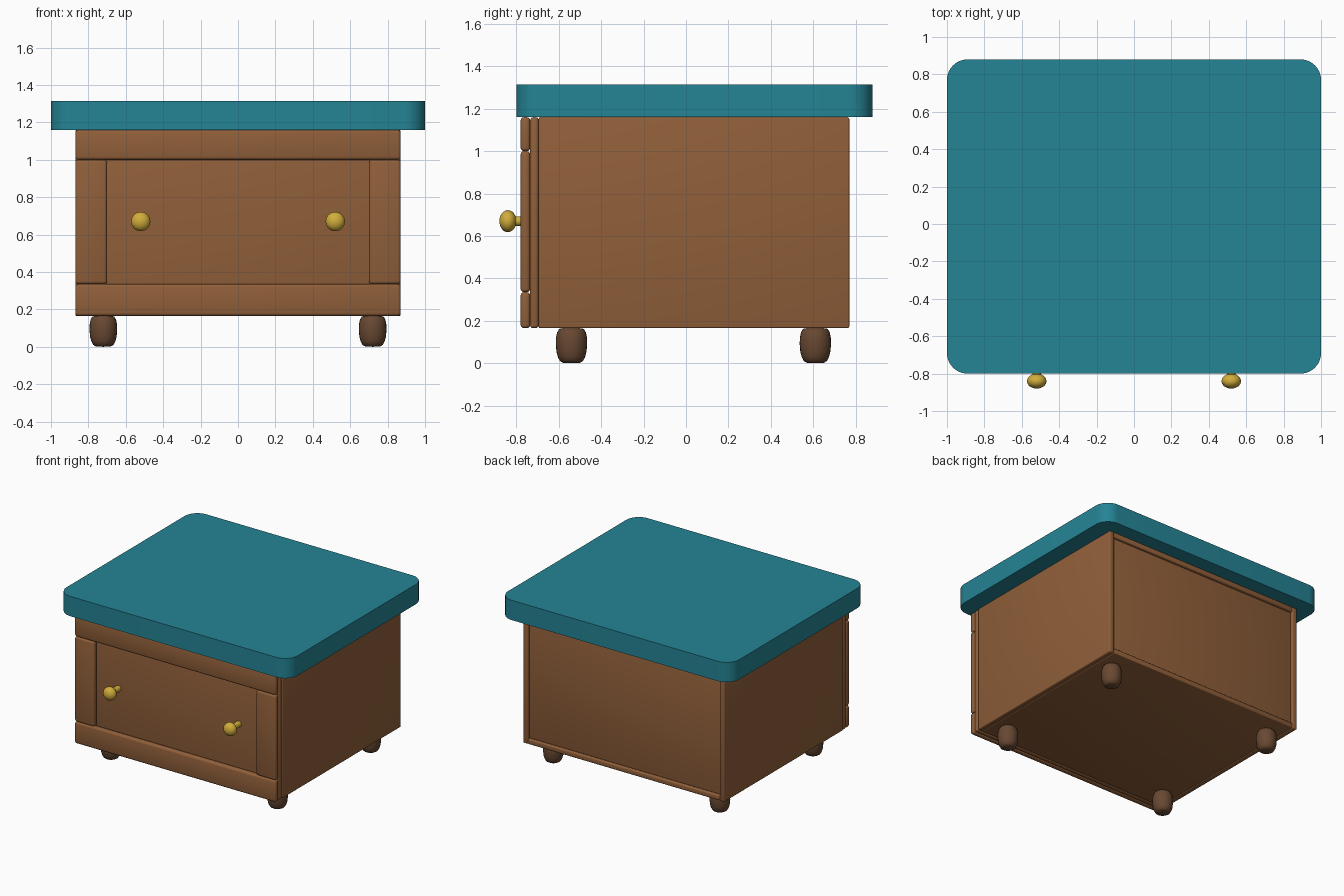
import bpy, bmesh, math
from mathutils import Matrix

if "Cube" in bpy.data.objects:
    bpy.data.objects.remove(bpy.data.objects["Cube"])


def material(name, rgb):
    m = bpy.data.materials.new(name)
    m.diffuse_color = (*rgb, 1)
    m.use_nodes = True
    m.node_tree.nodes["Principled BSDF"].inputs["Base Color"].default_value = m.diffuse_color
    return m


TEAL = material("teal", (0.018, 0.23, 0.30))
WOOD = material("wood", (0.28, 0.115, 0.042))
DARK = material("dark_wood", (0.138, 0.065, 0.032))
GOLD = material("gold", (0.64, 0.42, 0.045))


def finish(name, bm, mat, angle=40):
    bmesh.ops.recalc_face_normals(bm, faces=bm.faces)
    me = bpy.data.meshes.new(name)
    bm.to_mesh(me)
    bm.free()
    me.materials.append(mat)
    ob = bpy.data.objects.new(name, me)
    bpy.context.collection.objects.link(ob)
    bpy.ops.object.select_all(action='DESELECT')
    ob.select_set(True)
    bpy.context.view_layer.objects.active = ob
    bpy.ops.object.shade_smooth_by_angle(angle=math.radians(angle))
    return ob


def board(name, x, y, z, mat=WOOD, bevel=0.008, segs=3, upright_only=False):
    """Rounded box between the given (low, high) limits."""
    bm = bmesh.new()
    bmesh.ops.create_cube(bm, size=1)
    for v in bm.verts:
        v.co = [(lo + hi) / 2 + c * (hi - lo) for c, (lo, hi) in zip(v.co, (x, y, z))]
    edges = [e for e in bm.edges if not upright_only
             or abs(e.verts[0].co.z - e.verts[1].co.z) > 0.01]
    bmesh.ops.bevel(bm, geom=edges, offset=bevel, segments=segs,
                    profile=0.5, affect='EDGES')
    return finish(name, bm, mat)


def lathe(name, profile, mat, matrix, steps=24):
    """Revolve (radius, height) points around z, then place with a matrix."""
    bm = bmesh.new()
    vs = [bm.verts.new((r, 0, h)) for r, h in profile]
    es = [bm.edges.new(p) for p in zip(vs, vs[1:])]
    bmesh.ops.spin(bm, geom=vs + es, cent=(0, 0, 0), axis=(0, 0, 1),
                   angle=math.tau, steps=steps)
    bmesh.ops.remove_doubles(bm, verts=bm.verts, dist=1e-5)
    bm.transform(matrix)
    return finish(name, bm, mat, 50)


# Top slab with rounded corners
board("top", (-1, 1), (-0.80, 0.88), (1.16, 1.315), TEAL, 0.11, 10, True)

# Carcass boards
board("bottom_board", (-0.83, 0.83), (-0.695, 0.77), (0.165, 0.205))
board("upper_board", (-0.83, 0.83), (-0.695, 0.77), (1.12, 1.16))
board("back_panel", (-0.83, 0.83), (0.71, 0.75), (0.205, 1.12), bevel=0.004)
board("front_panel", (-0.87, 0.87), (-0.735, -0.695), (0.165, 1.16), bevel=0.014)

# Front frame rails
board("top_rail", (-0.87, 0.87), (-0.78, -0.735), (1.0, 1.16), bevel=0.016)
board("bottom_rail", (-0.87, 0.87), (-0.78, -0.735), (0.165, 0.335), bevel=0.016)

# Profiles for feet and knobs
foot = [(0, 0), (0.04, 0.002), (0.054, 0.010), (0.064, 0.028), (0.071, 0.055),
        (0.074, 0.09), (0.073, 0.12), (0.068, 0.145), (0.058, 0.162), (0, 0.172)]
knob = [(0.052 * math.sin(a), 0.105 - 0.04 * math.cos(a))
        for a in (math.pi * i / 12 for i in range(13))]
knob[0], knob[-1] = (0, knob[0][1]), (0, knob[-1][1])
stem = [(0, 0), (0.024, 0), (0.022, 0.075), (0, 0.075)]

for s, side in ((-1, "left"), (1, "right")):
    board(side + "_side", sorted((s * 0.83, s * 0.87)), (-0.695, 0.77), (0.165, 1.16))
    board(side + "_stile", sorted((s * 0.70, s * 0.87)), (-0.78, -0.735),
          (0.335, 1.0), bevel=0.016)
    for y, end in ((-0.54, "front"), (0.61, "back")):
        lathe(f"{end}_{side}_foot", foot, DARK, Matrix.Translation((s * 0.72, y, 0)))
    place = Matrix.Translation((s * 0.52, -0.735, 0.67)) @ Matrix.Rotation(math.pi / 2, 4, 'X')
    lathe(side + "_knob_stem", stem, GOLD, place, 16)
    lathe(side + "_knob", knob, GOLD, place, 16)
